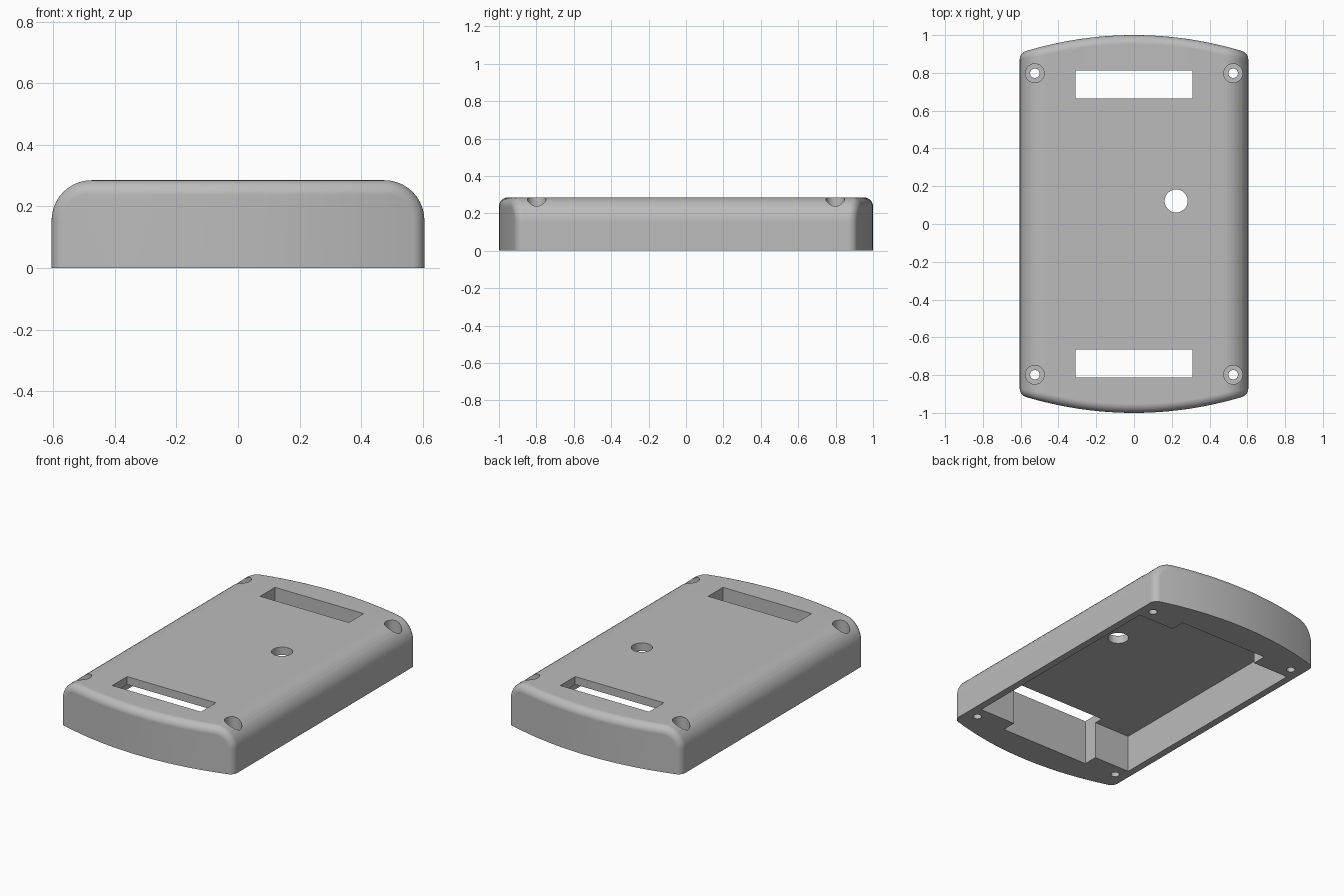
import bpy
import bmesh
from math import sin, cos, tan, atan, asin, pi

cube = bpy.data.objects.get("Cube")
if cube:
    bpy.data.objects.remove(cube, do_unlink=True)

HALF_W, HEIGHT = 0.605, 0.285
SIDE_R, END_R = 0.13, 0.048      # long top rounding, end rounding
ARC_R = 1.974                    # radius of the bowed ends
STEPS = 10

grey = bpy.data.materials.new("plain grey")
grey.use_nodes = True
colour = (0.5, 0.5, 0.5, 1)
grey.diffuse_color = colour
grey.node_tree.nodes["Principled BSDF"].inputs["Base Color"].default_value = colour


def section():
    """Cross-section from left foot to right foot as (x, z, normal x, normal z)."""
    cx, cz = HALF_W - SIDE_R, HEIGHT - SIDE_R
    right = [(HALF_W, 0, 1, 0)]
    for i in range(STEPS + 1):
        a = pi / 2 * i / STEPS
        right.append((cx + SIDE_R * cos(a), cz + SIDE_R * sin(a), cos(a), sin(a)))
    flat = [(cx * (1 - i / STEPS), HEIGHT, 0, 1) for i in range(1, STEPS + 1)]
    right += flat
    left = [(-x, z, -nx, nz) for x, z, nx, nz in right[:-1]]
    return left + right[::-1]


def end_point(p, t, side):
    """Point on the rounding between the section and a bowed end."""
    x, z, nx, nz = p
    slope = tan(asin(x / ARC_R))
    sweep = pi / 2 - atan(slope * nx)
    y = 1 - ARC_R + (ARC_R ** 2 - x * x) ** 0.5 - END_R * tan(sweep / 2)
    a = sweep * t
    inset = END_R * (1 - cos(a))
    return (x - nx * inset, side * (y + END_R * sin(a)), z - nz * inset)


# Body: rings of the section swept from one rounded end to the other
chain = section()
bm = bmesh.new()
ts = [i / STEPS for i in range(STEPS + 1)]
rings = [[bm.verts.new(end_point(p, t, -1)) for p in chain] for t in reversed(ts)]
rings += [[bm.verts.new(end_point(p, t, 1)) for p in chain] for t in ts]
for a, b in zip(rings, rings[1:]):
    for i in range(len(chain) - 1):
        bm.faces.new((a[i], a[i + 1], b[i + 1], b[i]))

# Bowed end walls in upright strips
feet = []
for ring in (rings[0], rings[-1]):
    inner = ring[1:-1]
    foot = [ring[0]] + [bm.verts.new((v.co.x, v.co.y, 0)) for v in inner[1:-1]] + [ring[-1]]
    for i in range(len(inner) - 1):
        bm.faces.new((inner[i], inner[i + 1], foot[i + 1], foot[i]))
    feet.append(foot)

# Flat underside
right_edge = [r[-1] for r in rings[1:-1]]
left_edge = [r[0] for r in rings[1:-1]]
bm.faces.new(feet[0] + right_edge + feet[1][::-1] + left_edge[::-1])
bmesh.ops.recalc_face_normals(bm, faces=bm.faces)
mesh = bpy.data.meshes.new("case_shell")
bm.to_mesh(mesh)
bm.free()
shell = bpy.data.objects.new("case_shell", mesh)
bpy.context.collection.objects.link(shell)
mesh.materials.append(grey)


def cut(obj):
    """Subtract a cutter from the shell and discard it."""
    obj.hide_render = True
    obj.data.materials.append(grey)
    mod = shell.modifiers.new("cut", "BOOLEAN")
    mod.operation, mod.solver, mod.object = "DIFFERENCE", "EXACT", obj
    bpy.ops.object.select_all(action="DESELECT")
    bpy.context.view_layer.objects.active = shell
    shell.select_set(True)
    bpy.ops.object.modifier_apply(modifier=mod.name)
    bpy.data.objects.remove(obj, do_unlink=True)


def cut_box(x, y, half_x, half_y, top):
    bpy.ops.mesh.primitive_cube_add(size=2, location=(x, y, (top - 0.1) / 2))
    box = bpy.context.object
    box.scale = (half_x, half_y, (top + 0.1) / 2)
    bpy.ops.object.transform_apply(location=False, rotation=False, scale=True)
    cut(box)


def cut_hole(x, y, radius, low, high):
    bpy.ops.mesh.primitive_cylinder_add(vertices=32, radius=radius, depth=high - low,
                                        location=(x, y, (low + high) / 2))
    cut(bpy.context.object)


# Hollow inside, end slots, button hole
cut_box(0, 0, 0.56, 0.72, 0.235)
for side in (-1, 1):
    cut_box(0, side * 0.738, 0.31, 0.074, 0.4)
cut_hole(0.223, 0.122, 0.061, 0.1, 0.4)

# Counterbored screw holes in the corners
for sx in (-1, 1):
    for sy in (-1, 1):
        cut_hole(sx * 0.525, sy * 0.798, 0.05, 0.2, 0.4)
        cut_hole(sx * 0.525, sy * 0.798, 0.025, -0.1, 0.4)

# Smooth roundings with crisp cut edges
bpy.context.view_layer.objects.active = shell
shell.select_set(True)
bpy.ops.object.shade_smooth_by_angle(angle=pi / 6)
weighted = shell.modifiers.new("even_shading", "WEIGHTED_NORMAL")
weighted.keep_sharp = True
